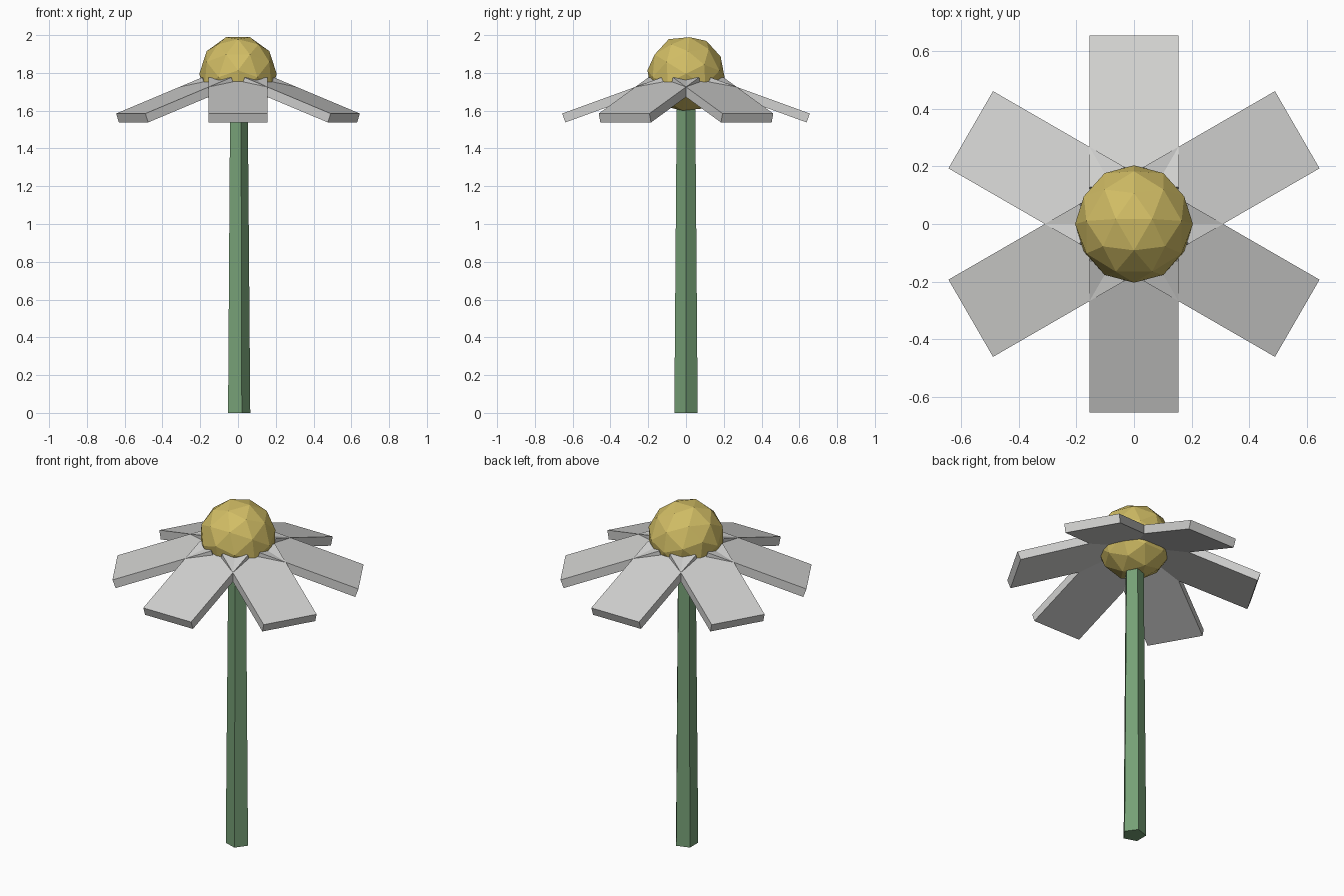
import bpy
import bmesh
from math import radians, atan2, sqrt
from mathutils import Matrix

old = bpy.data.objects.get("Cube")
if old:
    bpy.data.objects.remove(old, do_unlink=True)


def make_material(name, rgb):
    mat = bpy.data.materials.new(name)
    mat.use_nodes = True
    color = (*rgb, 1.0)
    mat.diffuse_color = color
    bsdf = mat.node_tree.nodes["Principled BSDF"]
    bsdf.inputs["Base Color"].default_value = color
    bsdf.inputs["Roughness"].default_value = 0.8
    return mat


def make_part(name, bm, mat):
    mesh = bpy.data.meshes.new(name)
    bm.to_mesh(mesh)
    bm.free()
    mesh.materials.append(mat)
    obj = bpy.data.objects.new(name, mesh)
    bpy.context.collection.objects.link(obj)
    return obj


green = make_material("stem green", (0.18, 0.35, 0.18))
white = make_material("petal white", (0.64, 0.64, 0.63))
yellow = make_material("center yellow", (0.64, 0.51, 0.13))

# Tapered five-sided stem with one corner toward +x
STEM_TOP = 1.72
bm = bmesh.new()
bmesh.ops.create_cone(
    bm, cap_ends=True, segments=5, radius1=0.065, radius2=0.051, depth=STEM_TOP,
    matrix=Matrix.Translation((0, 0, STEM_TOP / 2)) @ Matrix.Rotation(radians(-90), 4, "Z"))
make_part("stem", bm, green)

# Faceted flower center, turned so that an edge midpoint points up
half_edge = atan2(2, 1 + sqrt(5))
bm = bmesh.new()
bmesh.ops.create_icosphere(
    bm, subdivisions=2, radius=0.205,
    matrix=Matrix.Translation((0, 0, 1.795)) @ Matrix.Rotation(radians(90), 4, "Z")
    @ Matrix.Rotation(half_edge, 4, "Y"))
make_part("flower_center", bm, yellow)

# Six drooping slab petals
for i in range(6):
    bm = bmesh.new()
    bmesh.ops.create_cube(
        bm, size=1,
        matrix=Matrix.Rotation(radians(30 + 60 * i), 4, "Z")
        @ Matrix.Translation((0.384, 0, 1.657))
        @ Matrix.Rotation(radians(20), 4, "Y")
        @ Matrix.Diagonal((0.56, 0.31, 0.05, 1)))
    make_part(f"petal_{i + 1}", bm, white)
